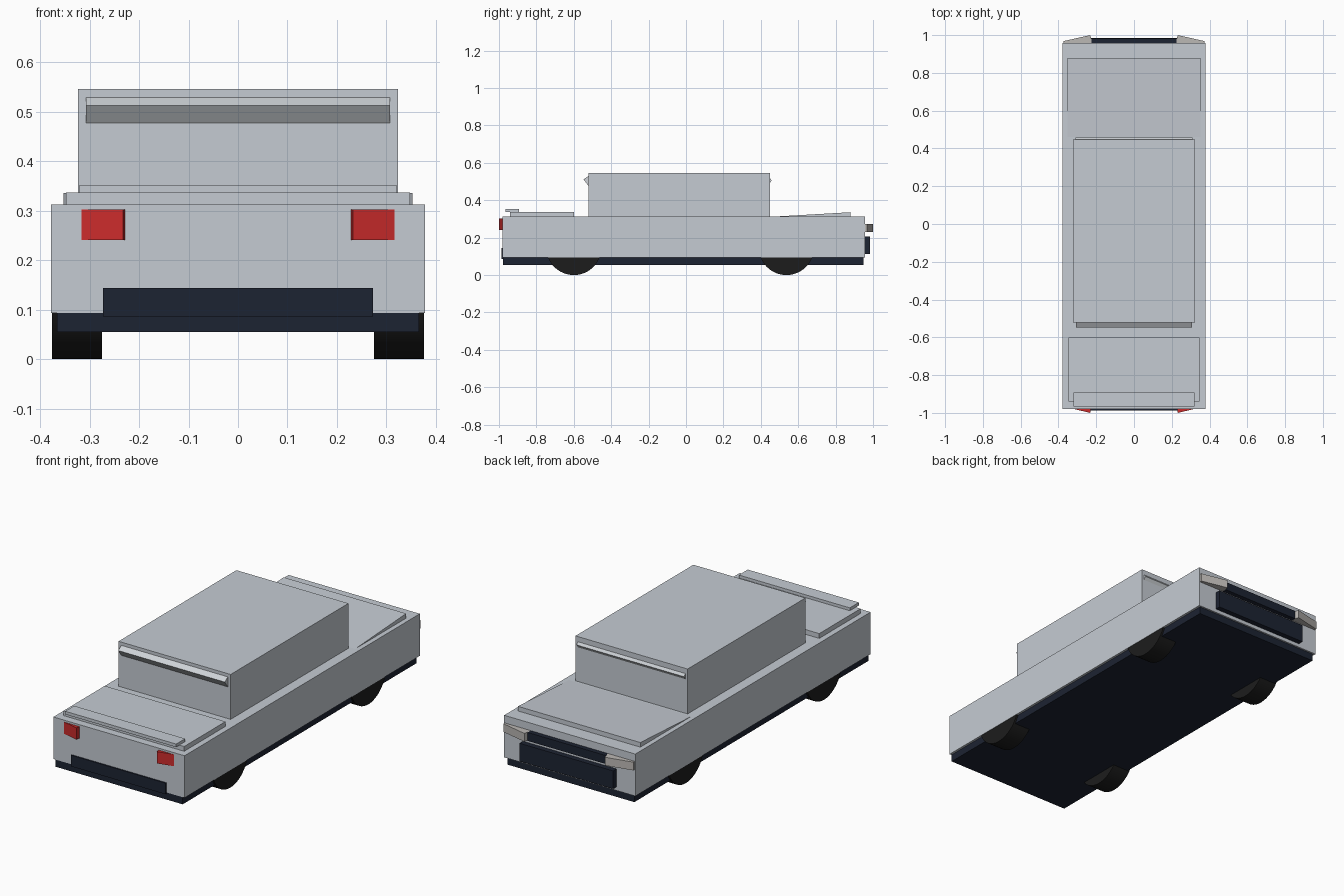
import bpy, bmesh
from math import radians

if "Cube" in bpy.data.objects:
    bpy.data.objects.remove(bpy.data.objects["Cube"])


def material(name, rgb):
    m = bpy.data.materials.new(name)
    m.diffuse_color = (*rgb, 1)
    m.use_nodes = True
    m.node_tree.nodes["Principled BSDF"].inputs["Base Color"].default_value = m.diffuse_color
    return m


PAINT = material("silver_paint", (0.56, 0.60, 0.65))
DARK = material("dark_trim", (0.012, 0.017, 0.032))
RUBBER = material("rubber", (0.012, 0.012, 0.012))
RED = material("red_lens", (0.6, 0.025, 0.025))
LENS = material("clear_lens", (0.5, 0.48, 0.46))
CHROME = material("chrome", (0.62, 0.65, 0.68))


def prism(name, profile, axis, lo, hi, mat):
    """Extrude a 2D profile: axis 'x' takes (y, z) points, axis 'z' takes (x, y)."""
    def place(p, d):
        return (d, p[0], p[1]) if axis == 'x' else (p[0], p[1], d)
    bm = bmesh.new()
    a = [bm.verts.new(place(p, lo)) for p in profile]
    b = [bm.verts.new(place(p, hi)) for p in profile]
    bm.faces.new(a)
    bm.faces.new(b)
    n = len(profile)
    for i in range(n):
        j = (i + 1) % n
        bm.faces.new((a[i], a[j], b[j], b[i]))
    bmesh.ops.recalc_face_normals(bm, faces=bm.faces)
    me = bpy.data.meshes.new(name)
    bm.to_mesh(me)
    bm.free()
    me.materials.append(mat)
    ob = bpy.data.objects.new(name, me)
    bpy.context.collection.objects.link(ob)
    return ob


def box(name, half_x, y0, y1, z0, z1, mat):
    profile = [(y0, z0), (y1, z0), (y1, z1), (y0, z1)]
    return prism(name, profile, 'x', -half_x, half_x, mat)


# Main body, underbody and cabin
box("body", 0.378, -0.98, 0.957, 0.093, 0.312, PAINT)
box("underbody", 0.366, -0.978, 0.948, 0.055, 0.094, DARK)
box("cabin", 0.323, -0.522, 0.448, 0.311, 0.546, PAINT)

# Front deck with raised lip, and sloping rear deck
box("front_deck", 0.348, -0.94, -0.60, 0.311, 0.337, PAINT)
box("front_lip", 0.32, -0.966, -0.892, 0.336, 0.352, PAINT)
prism("rear_deck", [(0.46, 0.30), (0.88, 0.30), (0.88, 0.336), (0.46, 0.312)],
      'x', -0.353, 0.353, PAINT)

# Angled strips at the cabin ends
prism("front_visor", [(-0.515, 0.531), (-0.522, 0.529), (-0.548, 0.512), (-0.522, 0.477),
                      (-0.515, 0.477)], 'x', -0.307, 0.307, CHROME)
prism("rear_visor", [(0.44, 0.52), (0.448, 0.519), (0.458, 0.506), (0.448, 0.49),
                     (0.44, 0.49)], 'x', -0.31, 0.31, CHROME)

# Dark end panels
box("front_bumper", 0.273, -0.987, -0.97, 0.086, 0.144, DARK)
box("rear_bumper", 0.27, 0.95, 0.985, 0.112, 0.206, DARK)
box("rear_grille", 0.225, 0.95, 0.982, 0.229, 0.273, DARK)

# Mirrored lamps and wheels
for side, s in (("left", -1), ("right", 1)):
    prism("red_lamp_" + side,
          [(s * 0.228, -0.975), (s * 0.232, -1.0), (s * 0.316, -0.98), (s * 0.316, -0.975)],
          'z', 0.241, 0.302, RED)
    prism("clear_lamp_" + side,
          [(s * 0.217, 0.95), (s * 0.232, 1.0), (s * 0.374, 0.968), (s * 0.374, 0.95)],
          'z', 0.23, 0.273, LENS)
    for end, y in (("front", -0.60), ("rear", 0.537)):
        bpy.ops.mesh.primitive_cylinder_add(
            vertices=48, radius=0.148, depth=0.101,
            location=(s * 0.3255, y, 0.148), rotation=(0, radians(90), 0))
        wheel = bpy.context.object
        wheel.name = f"wheel_{end}_{side}"
        wheel.data.materials.append(RUBBER)
        bpy.ops.object.shade_smooth_by_angle(angle=radians(30))
